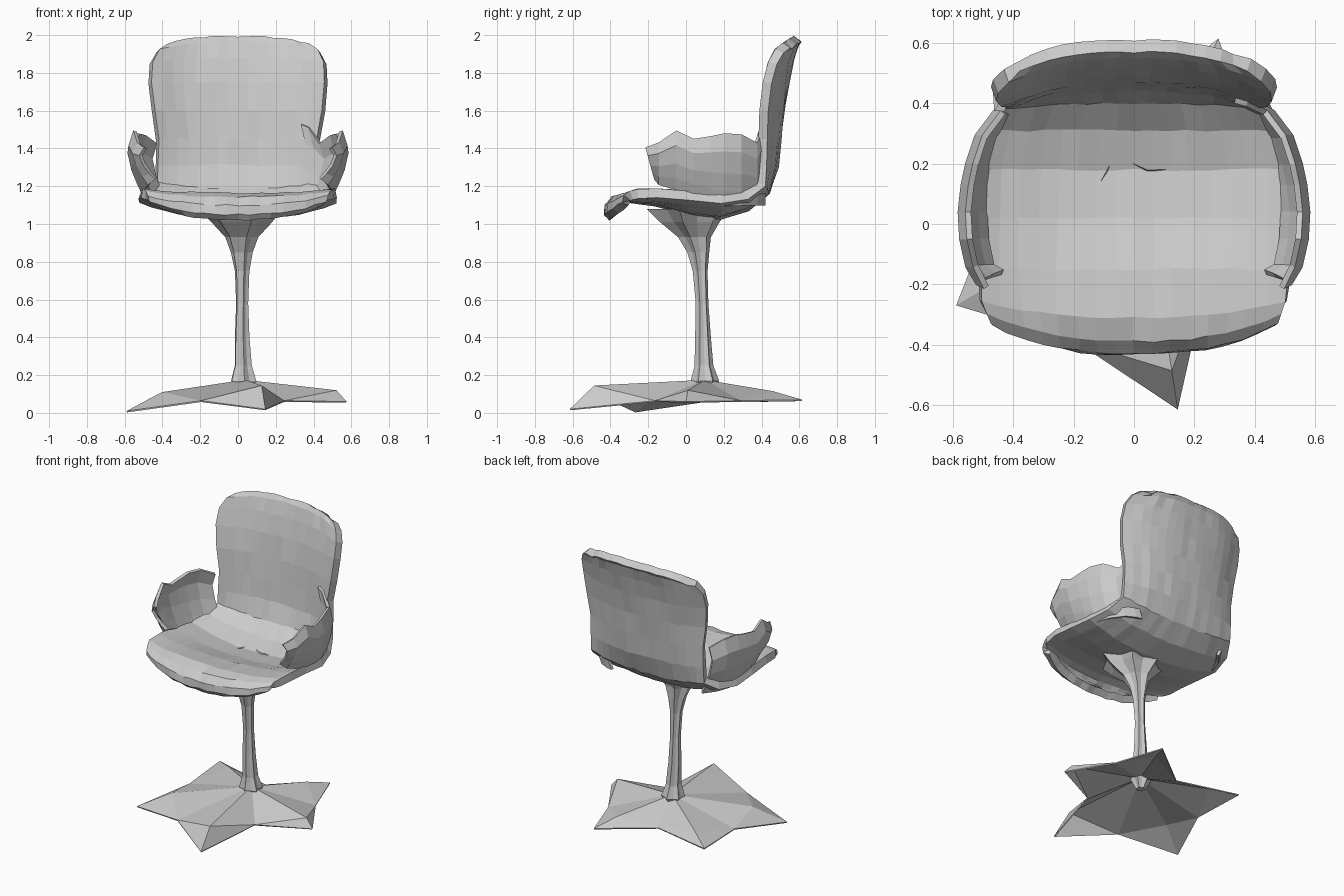
import bpy, random
from math import cos, sin, pi
from mathutils import Vector

random.seed(4)

default = bpy.data.objects.get("Cube")
if default:
    bpy.data.objects.remove(default, do_unlink=True)

# One flat pale grey for the whole chair
GREY = (0.6, 0.6, 0.6, 1.0)
grey = bpy.data.materials.new("pale_grey")
grey.use_nodes = True
grey.diffuse_color = GREY
grey.node_tree.nodes["Principled BSDF"].inputs["Base Color"].default_value = GREY


def make_object(name, verts, faces, thickness=0.0, offset=-1.0):
    """Build a flat-shaded mesh, optionally thickened into a shell."""
    mesh = bpy.data.meshes.new(name)
    mesh.from_pydata(verts, [], faces)
    mesh.materials.append(grey)
    mesh.update()
    obj = bpy.data.objects.new(name, mesh)
    bpy.context.scene.collection.objects.link(obj)
    if thickness:
        solid = obj.modifiers.new("thickness", 'SOLIDIFY')
        solid.thickness = thickness
        solid.offset = offset
    return obj


def grid_faces(rows, cols, closed=False):
    """Quads joining a grid of vertices stored row by row."""
    faces = []
    for r in range(rows - 1):
        for c in range(cols if closed else cols - 1):
            d = (c + 1) % cols
            faces.append((r * cols + c, r * cols + d,
                          (r + 1) * cols + d, (r + 1) * cols + c))
    return faces


def jitter(amount):
    return random.uniform(-amount, amount)


# Seat and backrest: one bent sheet, from the rolled front lip to the top edge.
# Each row: centre y, centre z, half width, edge shift in y, edge shift in z
ROWS = [
    (-.405, 1.02, .45, .10, .08),
    (-.435, 1.05, .47, .10, .07),
    (-.43, 1.1, .48, .10, .05),
    (-.39, 1.145, .49, .09, .03),
    (-.31, 1.165, .50, .05, .02),
    (-.15, 1.145, .51, 0, .04),
    (.02, 1.095, .51, 0, .08),
    (.18, 1.075, .50, 0, .08),
    (.31, 1.115, .47, 0, .06),
    (.40, 1.19, .43, -.02, .03),
    (.44, 1.31, .42, -.06, 0),
    (.455, 1.45, .42, -.07, 0),
    (.47, 1.6, .44, -.085, 0),
    (.495, 1.75, .455, -.09, 0),
    (.525, 1.88, .45, -.09, -.02),
    (.55, 1.965, .42, -.08, -.04),
    (.57, 1.995, .38, -.06, -.04),
]
COLS = 17
verts = []
for y, z, half, edge_y, edge_z in ROWS:
    for c in range(COLS):
        t = 2 * c / (COLS - 1) - 1
        bend = abs(t) ** 2.5
        verts.append((t * half + jitter(.005),
                      y + edge_y * bend + jitter(.004),
                      min(z + edge_z * bend + jitter(.004), 2.0)))
make_object("seat_and_backrest", verts, grid_faces(len(ROWS), COLS), 0.05)


# Armrests: curved panels that bulge out and fold in at the top.
# Each path point: outer x, y, top z
ARM = [
    (.515, -.21, 1.39), (.55, -.14, 1.44), (.57, -.05, 1.48),
    (.575, .04, 1.46), (.565, .13, 1.45), (.55, .2, 1.49),
    (.52, .29, 1.46), (.46, .37, 1.44), (.4, .4, 1.5), (.36, .41, 1.54),
]
# Levels: height fraction and pull towards the seat
LEVELS = [(0, .08), (.2, .05), (.45, .02), (.75, 0), (1, .025)]


def armrest(name, side, path):
    verts = []
    for i, (x, y, top) in enumerate(path):
        base = 1.24 - .028 * min(i, 5)
        for height, pull in LEVELS:
            back = .05 * (1 - height) if i == 0 else 0
            tooth = .012 * (-1) ** i * height
            verts.append((side * (x - pull), y + back,
                          base + (top - base) * height + tooth))
    make_object(name, verts, grid_faces(len(path), len(LEVELS)), 0.02, 0)


armrest("left_armrest", 1, ARM)
armrest("right_armrest", -1, ARM[:-2])


# Pedestal: fluted column that flares out under the seat.
# Each ring: x, y, z, radius
RINGS = [
    (.03, .1, .09, .03), (.03, .1, .17, .075), (.028, .095, .25, .05),
    (.022, .09, .4, .042), (.022, .085, .58, .034), (.022, .075, .75, .04),
    (.02, .065, .85, .06), (.02, .045, .93, .09), (.02, .02, 1.01, .165),
    (.01, .01, 1.08, .23),
]
SIDES = 12
verts = []
for x, y, z, radius in RINGS:
    for s in range(SIDES):
        r = radius * (1 if s % 2 else .75)
        a = 2 * pi * s / SIDES + z * .3
        verts.append((x + r * cos(a), y + r * sin(a), z))
faces = grid_faces(len(RINGS), SIDES, closed=True)
faces.append(tuple(reversed(range(SIDES))))
make_object("pedestal_column", verts, faces)


# Star base: five ridged legs with broad folded webs between them
HUB = Vector((.035, .1, .175))
# Each leg: tip, ridge position and height, reach of the web to the next leg
LEGS = [
    ((.145, -.615, .02), .82, .145, .65),
    ((.575, 0, .06), .9, .12, .92),
    ((.28, .615, .07), .7, .115, .6),
    ((-.47, .47, .075), .7, .115, .85),
    ((-.59, -.27, .01), .7, .11, .9),
]
tips = [Vector(leg[0]) for leg in LEGS]
verts, faces = [HUB], []
count = len(LEGS)
for i, (tip, along, ridge_z, reach) in enumerate(LEGS):
    ridge = HUB.lerp(tips[i], along)
    ridge.z = ridge_z
    middle = (tips[i] + tips[(i + 1) % count]) / 2
    notch = HUB.lerp(middle, reach)
    notch.z = .065
    verts += [tips[i], ridge, notch]
    t, r, n = 1 + 3 * i, 2 + 3 * i, 3 + 3 * i
    p = 3 + 3 * ((i - 1) % count)
    faces += [(0, r, n), (r, t, n), (0, p, r), (r, p, t)]
make_object("star_base", verts, faces, 0.008)
